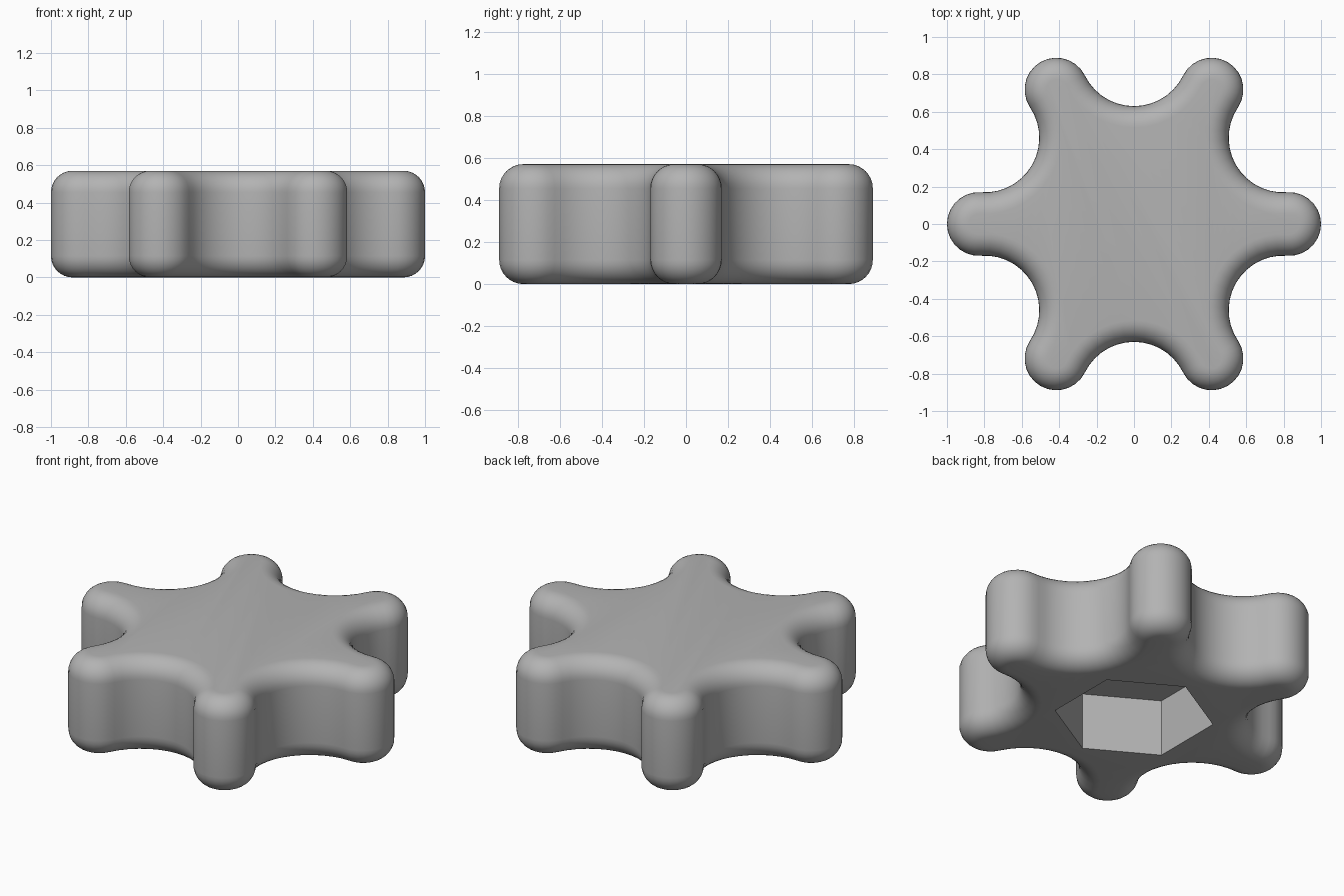
import bpy
import bmesh
from math import sin, cos, pi, atan2, hypot, radians

if "Cube" in bpy.data.objects:
    bpy.data.objects.remove(bpy.data.objects["Cube"], do_unlink=True)

LOBES = 6
HEIGHT = 0.57
FILLET = 0.115
TIP_R, TIP_DIST = 0.17, 0.83          # convex lobe tips
DIP_R, DIP_DIST = 0.292, 0.922        # concave grips between them
HEX_R, HEX_DEPTH = 0.435, 0.34        # nut pocket underneath
STEPS, FILLET_STEPS = 14, 8

grey = bpy.data.materials.new("plain grey")
grey.use_nodes = True
grey.diffuse_color = (0.45, 0.45, 0.45, 1)
grey.node_tree.nodes["Principled BSDF"].inputs["Base Color"].default_value = (0.45, 0.45, 0.45, 1)


def arc(cx, cy, r, start, end):
    """Points on an arc, leaving out the last one."""
    return [(cx + r * cos(start + (end - start) * i / STEPS),
             cy + r * sin(start + (end - start) * i / STEPS)) for i in range(STEPS)]


def outline(inset):
    """Star outline of tangent arcs, moved inwards by inset."""
    half = pi / LOBES
    dx = DIP_DIST * cos(half) - TIP_DIST
    dy = DIP_DIST * sin(half)
    join = atan2(dy, dx)              # direction from tip centre to dip centre
    points = []
    for k in range(LOBES):
        a = 2 * half * k
        points += arc(TIP_DIST * cos(a), TIP_DIST * sin(a), TIP_R - inset, a - join, a + join)
        b = a + half
        points += arc(DIP_DIST * cos(b), DIP_DIST * sin(b), DIP_R + inset,
                      a + join + pi, a + 2 * half - join + pi)
    return points


def ring(bm, points, z):
    return [bm.verts.new((x, y, z)) for x, y in points]


def bridge(bm, low, high):
    n = len(low)
    for i in range(n):
        j = (i + 1) % n
        bm.faces.new((low[i], low[j], high[j], high[i]))


def loop_edges(bm, verts):
    return [bm.edges.get((v, verts[i - 1])) or bm.edges.new((v, verts[i - 1]))
            for i, v in enumerate(verts)]


bm = bmesh.new()

# Rounded side wall: lower fillet, then upper fillet
quarter = [pi / 2 * i / FILLET_STEPS for i in range(FILLET_STEPS + 1)]
profile = [(FILLET * (1 - sin(t)), FILLET * (1 - cos(t))) for t in quarter]
profile += [(inset, HEIGHT - z) for inset, z in reversed(profile)]
rings = [ring(bm, outline(inset), z) for inset, z in profile]
for low, high in zip(rings, rings[1:]):
    bridge(bm, low, high)
bm.faces.new(rings[-1])

# Hexagonal pocket, with its corners below the grips
hexagon = [(HEX_R * cos(pi / 6 + k * pi / 3), HEX_R * sin(pi / 6 + k * pi / 3)) for k in range(6)]
rim = ring(bm, hexagon, 0)
floor = ring(bm, hexagon, HEX_DEPTH)
bridge(bm, floor, rim)
bm.faces.new(floor)

# Underside around the pocket
bmesh.ops.triangle_fill(bm, use_beauty=True, use_dissolve=False, normal=(0, 0, -1),
                        edges=loop_edges(bm, rings[0]) + loop_edges(bm, rim))
bmesh.ops.recalc_face_normals(bm, faces=bm.faces)

mesh = bpy.data.meshes.new("lobed_knob")
bm.to_mesh(mesh)
bm.free()
mesh.materials.append(grey)
knob = bpy.data.objects.new("lobed_knob", mesh)
bpy.context.collection.objects.link(knob)

bpy.ops.object.select_all(action="DESELECT")
knob.select_set(True)
bpy.context.view_layer.objects.active = knob
bpy.ops.object.shade_smooth_by_angle(angle=radians(35))
